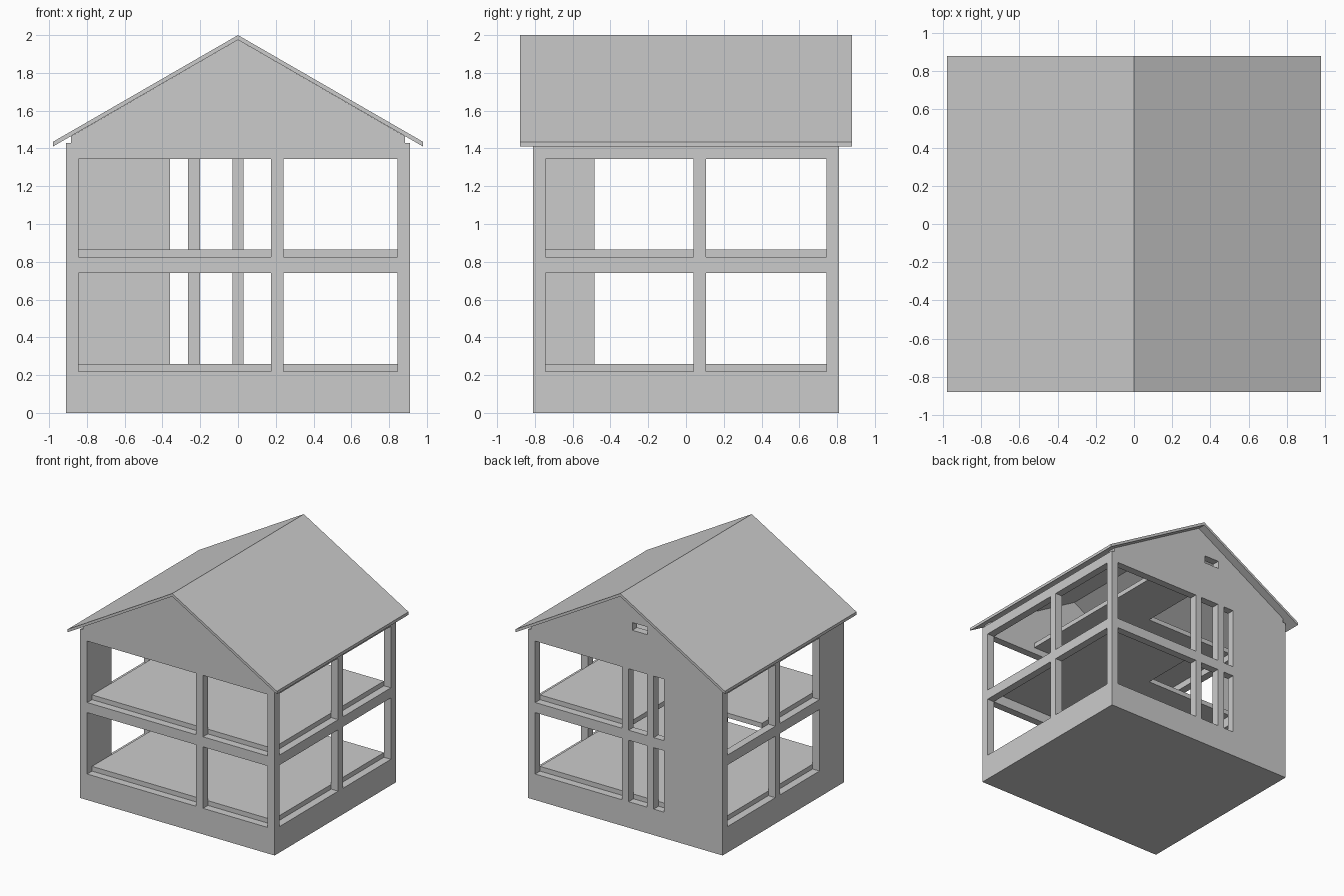
import bpy

if "Cube" in bpy.data.objects:
    bpy.data.objects.remove(bpy.data.objects["Cube"])

HX, HY, T = 0.91, 0.81, 0.065      # half footprint and frame thickness
IX, IY = HX - T, HY - T            # inner faces of the frame


def prism(name, outline, y0, y1):
    """Extrude an x-z outline from y0 to y1."""
    n = len(outline)
    verts = [(x, y, z) for y in (y0, y1) for x, z in outline]
    faces = [tuple(range(n)), tuple(range(2 * n - 1, n - 1, -1))]
    faces += [(i, i + n, (i + 1) % n + n, (i + 1) % n) for i in range(n)]
    mesh = bpy.data.meshes.new(name)
    mesh.from_pydata(verts, [], faces)
    ob = bpy.data.objects.new(name, mesh)
    bpy.context.collection.objects.link(ob)
    return ob


def box(name, x0, x1, y0, y1, z0, z1):
    return prism(name, [(x0, z0), (x1, z0), (x1, z1), (x0, z1)], y0, y1)


def ring(name, z0, z1):
    """Beams along all four walls."""
    for side, s in (("front", -1), ("back", 1)):
        a, b = sorted((s * IY, s * HY))
        box(f"{side}_{name}", -HX, HX, a, b, z0, z1)
    for side, s in (("left", -1), ("right", 1)):
        a, b = sorted((s * IX, s * HX))
        box(f"{side}_{name}", a, b, -IY, IY, z0, z1)


# foundation and horizontal beams
box("foundation", -HX, HX, -HY, HY, 0, 0.065)
ring("plinth", 0.065, 0.22)
ring("middle_beam", 0.74, 0.825)
ring("top_beam", 1.345, 1.43)

# posts and solid wall panels on both storeys
for storey, z0, z1 in (("lower", 0.22, 0.74), ("upper", 0.825, 1.345)):
    for sx in (-1, 1):
        x0, x1 = sorted((sx * IX, sx * HX))
        for sy in (-1, 1):
            y0, y1 = sorted((sy * IY, sy * HY))
            box(f"{storey}_corner_post", x0, x1, y0, y1, z0, z1)
        box(f"{storey}_side_post", x0, x1, 0.04, 0.105, z0, z1)
    box(f"{storey}_front_post", 0.175, 0.24, -HY, -IY, z0, z1)
    for x0, x1 in ((-0.03, 0.03), (-0.265, -0.2)):
        box(f"{storey}_back_post", x0, x1, IY, HY, z0, z1)
    box(f"{storey}_back_panel", -IX, -0.36, IY, HY, z0, z1)
    box(f"{storey}_left_panel", -HX, -IX, -IY, -0.485, z0, z1)

# floors; the upper ones leave a stairwell at the back left
box("ground_floor", -IX, IX, -IY, IY, 0.22, 0.26)
for name, right, z in (("upper_floor", IX, 0.825), ("attic_floor", 0.42, 1.40)):
    box(name + "_front", -IX, right, -IY, 0.19, z, z + 0.04)
    box(name + "_back", 0.0, right, 0.19, IY, z, z + 0.04)

# gable walls
gable = [(-0.885, 1.43), (0.885, 1.43), (0.885, 1.464), (0, 1.975), (-0.885, 1.464)]
prism("front_gable", gable, -HY, -IY)
back = prism("back_gable", gable, IY, HY)

# small vent window through the back gable
cutter = box("vent_cutter", -0.205, -0.065, IY - 0.1, HY + 0.1, 1.68, 1.745)
cutter.hide_render = True
cutter.hide_set(True)
cut = back.modifiers.new("vent", 'BOOLEAN')
cut.operation, cut.object, cut.solver = 'DIFFERENCE', cutter, 'EXACT'

# pitched roof
prism("roof", [(-0.98, 1.41), (0, 1.975), (0.98, 1.41),
               (0.98, 1.435), (0, 2.0), (-0.98, 1.435)], -0.88, 0.88)
